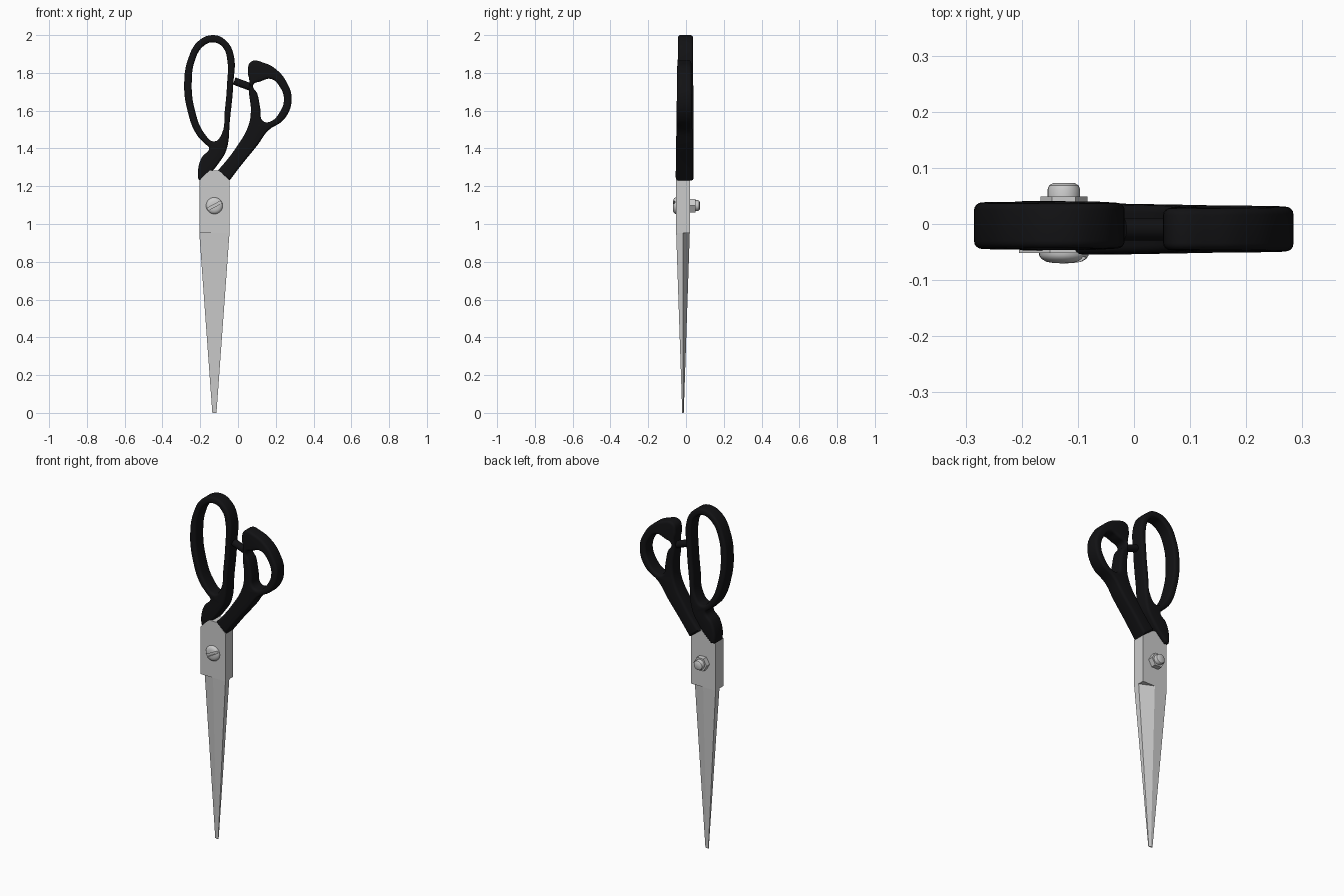
import bpy, bmesh, math
from mathutils import Vector, Matrix

if "Cube" in bpy.data.objects:
    bpy.data.objects.remove(bpy.data.objects["Cube"])

black = bpy.data.materials.new("black_plastic")
black.diffuse_color = (0.006, 0.006, 0.007, 1)
black.use_nodes = True
black.node_tree.nodes["Principled BSDF"].inputs["Base Color"].default_value = black.diffuse_color
PIVOT = Vector((-0.125, -0.016, 0))
SCREW_Z = 1.097


def select_only(ob):
    bpy.ops.object.select_all(action='DESELECT')
    ob.select_set(True)
    bpy.context.view_layer.objects.active = ob


def smooth(ob):
    select_only(ob)
    bpy.ops.object.shade_smooth_by_angle(angle=math.radians(35))


def mesh_object(name, bm):
    bmesh.ops.recalc_face_normals(bm, faces=bm.faces)
    me = bpy.data.meshes.new(name)
    bm.to_mesh(me)
    bm.free()
    ob = bpy.data.objects.new(name, me)
    bpy.context.collection.objects.link(ob)
    return ob


def loft(bm, rings):
    """Capped skin through rings with equal point counts."""
    rows = [[bm.verts.new(p) for p in ring] for ring in rings]
    n = len(rows[0])
    for a, b in zip(rows, rows[1:]):
        for i in range(n):
            j = (i + 1) % n
            bm.faces.new((a[i], a[j], b[j], b[i]))
    bm.faces.new(rows[0])
    bm.faces.new(rows[-1][::-1])


def blade(name, turn):
    """Tang plate plus a tapered blade ground on one half; inner face at y=0."""
    bm = bmesh.new()
    tang = [(-0.08, 0.953), (0.08, 0.953), (0.08, 1.232), (0.025, 1.283), (-0.025, 1.283), (-0.08, 1.232)]
    loft(bm, [[(x, y, z) for x, z in tang] for y in (0, -0.036)])
    loft(bm, [[(-w, 0, z), (0, -t, z), (w, -t, z), (w, 0, z)]
              for w, t, z in ((0.011, 0.004, 0), (0.08, 0.036, 0.953))])
    ob = mesh_object(name, bm)
    ob.data.transform(Matrix.Translation(PIVOT) @ Matrix.Rotation(turn, 4, 'Z'))
    return ob


def lathe(name, profile, sides):
    """Turned part on the pivot axis; profile is (radius, y)."""
    bm = bmesh.new()
    loft(bm, [[(PIVOT.x + r * math.cos(k * math.tau / sides), y, SCREW_Z + r * math.sin(k * math.tau / sides))
               for k in range(sides)] for r, y in profile])
    return mesh_object(name, bm)


def handle(name, loops, mid, half_low, half_high, z_high):
    """Filled bezier outline with a finger hole, rounded edges and a slight taper in depth."""
    bev, base = 0.014, 0.043
    cu = bpy.data.curves.new(name, 'CURVE')
    cu.dimensions, cu.fill_mode = '2D', 'BOTH'
    cu.extrude, cu.bevel_depth, cu.bevel_resolution = base - bev, bev, 3
    cu.offset = -bev
    for pts in loops:
        sp = cu.splines.new('BEZIER')
        sp.bezier_points.add(len(pts) - 1)
        sp.use_cyclic_u, sp.resolution_u = True, 5
        for bp, p in zip(sp.bezier_points, pts):
            bp.co = (p[0], p[1], 0)
            bp.handle_left_type = bp.handle_right_type = 'VECTOR' if len(p) > 2 else 'AUTO'
    ob = bpy.data.objects.new(name, cu)
    bpy.context.collection.objects.link(ob)
    select_only(ob)
    bpy.ops.object.convert(target='MESH')
    ob = bpy.context.view_layer.objects.active
    ob.data.transform(Matrix.Rotation(math.pi / 2, 4, 'X'))
    for v in ob.data.vertices:
        f = (v.co.z - 1.23) / (z_high - 1.23)
        v.co.y = mid + v.co.y / base * (half_low + (half_high - half_low) * f)
    bm = bmesh.new()
    bm.from_mesh(ob.data)
    bmesh.ops.remove_doubles(bm, verts=bm.verts, dist=0.0003)
    bmesh.ops.recalc_face_normals(bm, faces=bm.faces)
    bm.to_mesh(ob.data)
    bm.free()
    ob.data.materials.clear()
    ob.data.materials.append(black)
    smooth(ob)
    return ob


# Blades: the back one is the front one turned half way round the pivot
blade("front_blade", 0)
blade("back_blade", math.pi)

# Screw head with a diagonal slot
head = lathe("screw_head", [(0.044, -0.05), (0.044, -0.056), (0.040, -0.062), (0.032, -0.067),
                            (0.022, -0.069), (0.008, -0.07)], 32)
bpy.ops.mesh.primitive_cube_add(size=1, location=(PIVOT.x, -0.07, SCREW_Z))
cutter = bpy.context.object
cutter.name = "slot_cutter"
cutter.scale = (0.12, 0.022, 0.013)
cutter.rotation_euler = (0, math.radians(-28), 0)
mod = head.modifiers.new("slot", 'BOOLEAN')
mod.operation, mod.object, mod.solver = 'DIFFERENCE', cutter, 'EXACT'
select_only(head)
bpy.ops.object.modifier_apply(modifier="slot")
bpy.data.objects.remove(cutter)
smooth(head)

# Nut and bolt end on the back
lathe("nut", [(0.042, 0.019), (0.042, 0.049)], 6)
smooth(lathe("bolt_end", [(0.029, 0.045), (0.029, 0.062), (0.026, 0.069), (0.019, 0.073)], 24))

# Large finger loop
handle("large_handle", [
    [(-0.13, 2.0), (-0.065, 1.972), (-0.024, 1.90), (-0.025, 1.74), (-0.043, 1.55), (-0.062, 1.39),
     (-0.10, 1.325), (-0.14, 1.275), (-0.188, 1.23, 1), (-0.21, 1.235, 1), (-0.212, 1.285), (-0.19, 1.355),
     (-0.153, 1.40), (-0.175, 1.425), (-0.22, 1.475), (-0.265, 1.59), (-0.285, 1.74), (-0.262, 1.88),
     (-0.21, 1.968)],
    [(-0.13, 1.962), (-0.08, 1.935), (-0.057, 1.87), (-0.058, 1.74), (-0.07, 1.60), (-0.087, 1.475),
     (-0.125, 1.437), (-0.175, 1.475), (-0.23, 1.61), (-0.245, 1.74), (-0.227, 1.87), (-0.185, 1.94)],
], -0.003, 0.044, 0.040, 2.0)

# Small thumb loop
handle("small_handle", [
    [(-0.11, 1.28, 1), (-0.045, 1.23, 1), (0.02, 1.315), (0.105, 1.42), (0.16, 1.495), (0.245, 1.555),
     (0.284, 1.66), (0.255, 1.755), (0.20, 1.82), (0.14, 1.852), (0.07, 1.86), (0.052, 1.81), (0.06, 1.76),
     (0.058, 1.70), (0.068, 1.60), (0.055, 1.52), (-0.01, 1.405), (-0.07, 1.325)],
    [(0.08, 1.735), (0.12, 1.755), (0.175, 1.768), (0.222, 1.725), (0.243, 1.66), (0.22, 1.59),
     (0.165, 1.54), (0.13, 1.547), (0.118, 1.61), (0.102, 1.69)],
], -0.009, 0.046, 0.037, 1.86)

# Stop peg between the loops
a, b = Vector((-0.02, -0.009, 1.757)), Vector((0.075, -0.009, 1.722))
bpy.ops.mesh.primitive_cylinder_add(vertices=20, radius=0.02, depth=(b - a).length, location=(a + b) / 2)
peg = bpy.context.object
peg.name = "stop_peg"
peg.rotation_euler = (b - a).to_track_quat('Z', 'Y').to_euler()
peg.data.materials.append(black)
smooth(peg)
